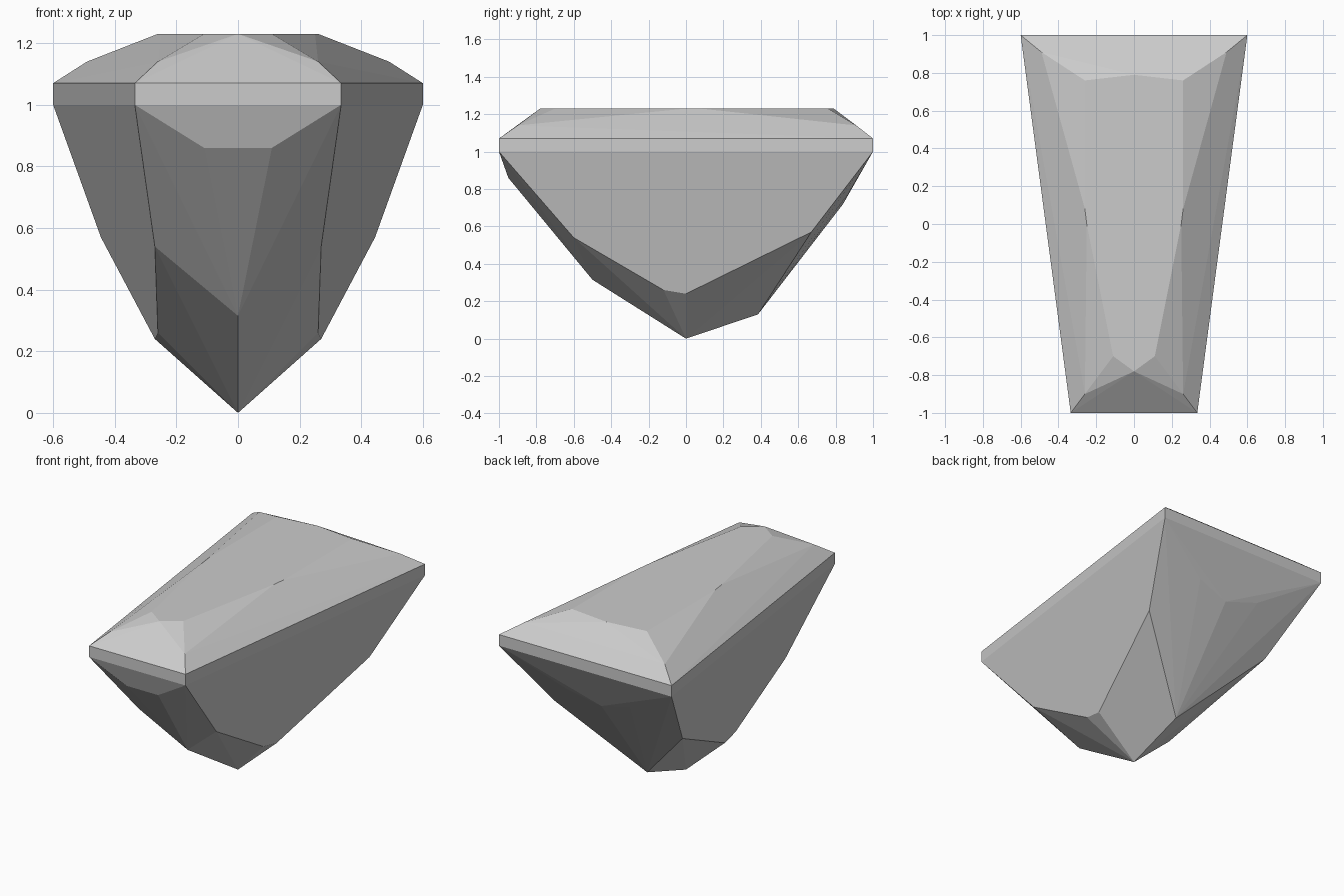
import bpy, bmesh, math

cube = bpy.data.objects.get("Cube")
if cube:
    bpy.data.objects.remove(cube, do_unlink=True)

# Plain stone material
stone = bpy.data.materials.new("pale grey stone")
stone.use_nodes = True
colour = (0.6, 0.6, 0.6, 1)
stone.diffuse_color = colour
stone.node_tree.nodes["Principled BSDF"].inputs["Base Color"].default_value = colour

# Facet corners on the +x half, mirrored below
table = [(0, -0.78, 1.23), (0.11, -0.70, 1.23), (0.25, 0, 1.23),
         (0.26, 0.08, 1.23), (0.26, 0.76, 1.23), (0, 0.79, 1.23)]
crown = [(0.26, -0.90, 1.14), (0.49, 0.91, 1.14)]
girdle = [(x, y, z) for x, y in ((0.335, -1), (0.6, 1)) for z in (1.0, 1.07)]
pavilion_front = [(0.11, -0.95, 0.86), (0.27, -0.60, 0.54), (0, -0.50, 0.315),
                  (0.26, -0.12, 0.26)]
pavilion_back = [(0.27, 0, 0.24), (0.445, 0.67, 0.57), (0.22, 0.87, 0.78),
                 (0, 0.84, 0.72), (0, 0.385, 0.13)]
culet = [(0, 0, 0)]

# Cut stone: convex solid around the mirrored corners
bm = bmesh.new()
for x, y, z in table + crown + girdle + pavilion_front + pavilion_back + culet:
    for side in ((1, -1) if x else (1,)):
        bm.verts.new((side * x, y, z))
hull = bmesh.ops.convex_hull(bm, input=bm.verts[:])
loose = [v for v in bm.verts if not v.link_faces]
bmesh.ops.delete(bm, geom=loose, context='VERTS')

# Merge coplanar triangles into clean facets
bmesh.ops.dissolve_limit(bm, angle_limit=math.radians(0.7),
                         verts=bm.verts[:], edges=bm.edges[:])
bmesh.ops.recalc_face_normals(bm, faces=bm.faces[:])

mesh = bpy.data.meshes.new("cut_gemstone")
bm.to_mesh(mesh)
bm.free()
mesh.materials.append(stone)
gem = bpy.data.objects.new("cut_gemstone", mesh)
bpy.context.collection.objects.link(gem)
